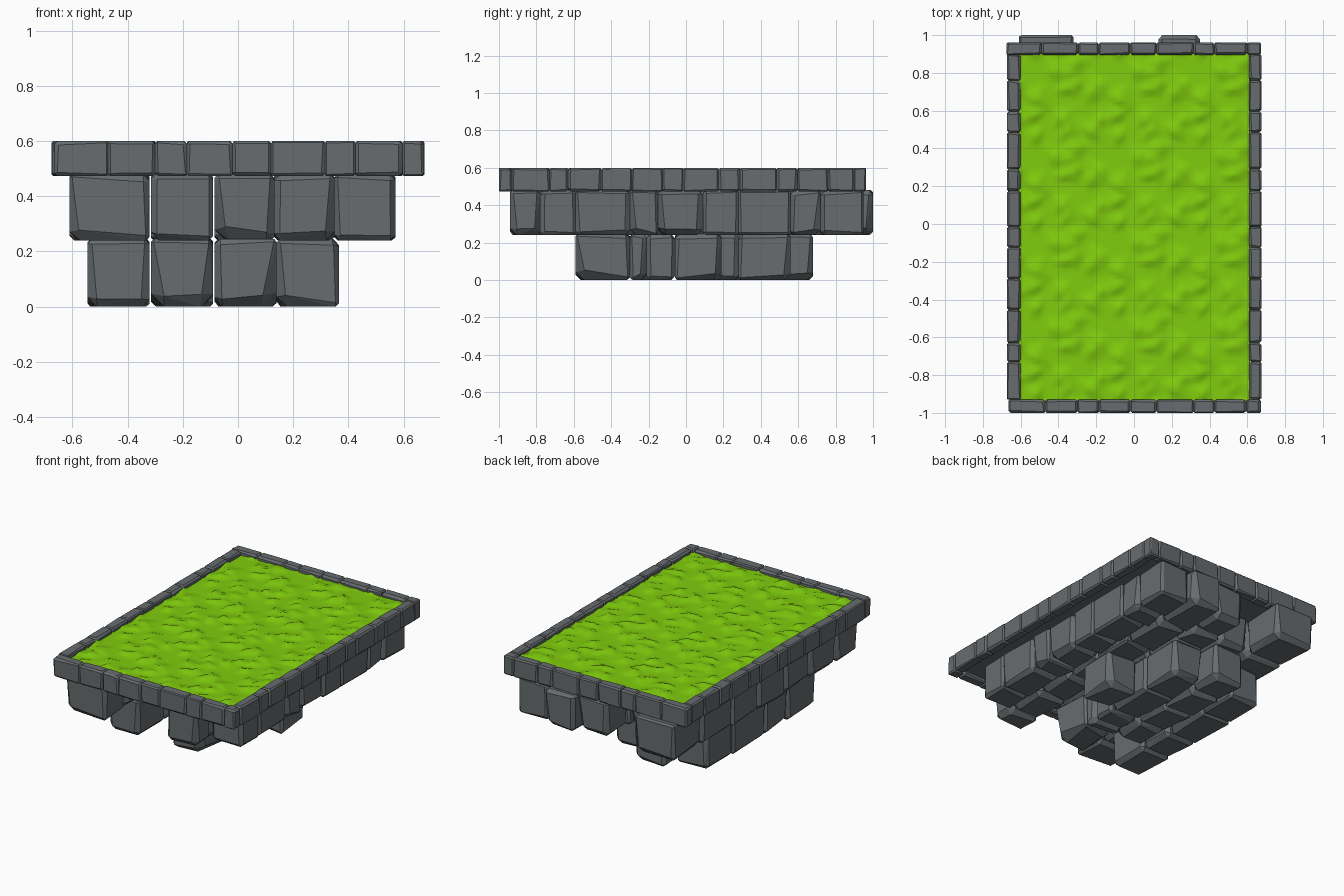
import bpy, bmesh, math, random
from mathutils import Vector, noise

if "Cube" in bpy.data.objects:
    bpy.data.objects.remove(bpy.data.objects["Cube"])

random.seed(7)


def material(name, rgb):
    m = bpy.data.materials.new(name)
    m.diffuse_color = (*rgb, 1)
    m.use_nodes = True
    m.node_tree.nodes["Principled BSDF"].inputs["Base Color"].default_value = m.diffuse_color
    return m


STONE = material("grey stone", (0.135, 0.150, 0.158))
GRASS = material("green grass", (0.215, 0.61, 0.004))


def finish(bm, name, mat):
    mesh = bpy.data.meshes.new(name)
    bm.to_mesh(mesh)
    bm.free()
    mesh.materials.append(mat)
    ob = bpy.data.objects.new(name, mesh)
    bpy.context.collection.objects.link(ob)
    return ob


def add_block(bm, lo, hi, chip, big=0.0):
    """Chiselled stone: hull of a box whose corners are cut by uneven amounts."""
    tmp = bmesh.new()
    for sx in (0, 1):
        for sy in (0, 1):
            for sz in (0, 1):
                s = (sx, sy, sz)
                cut = chip * random.uniform(0.6, 1.5)
                if sz == 0 and random.random() < 0.6:
                    cut += big * random.uniform(0.5, 1)
                for k in range(3):
                    p = [0, 0, 0]
                    for a in range(3):
                        inset = 0 if a == k else cut * random.uniform(0.8, 1.2)
                        p[a] = hi[a] - inset if s[a] else lo[a] + inset
                    tmp.verts.new(p)
    bmesh.ops.convex_hull(tmp, input=tmp.verts[:])
    bmesh.ops.dissolve_limit(tmp, angle_limit=0.03, verts=tmp.verts[:], edges=tmp.edges[:])
    bmesh.ops.recalc_face_normals(tmp, faces=tmp.faces[:])
    mesh = bpy.data.meshes.new("tmp")
    tmp.to_mesh(mesh)
    tmp.free()
    bm.from_mesh(mesh)
    bpy.data.meshes.remove(mesh)


def stone_layer(name, columns, z0, z1):
    bm = bmesh.new()
    for x0, x1, cuts in columns:
        for y0, y1 in zip(cuts, cuts[1:]):
            add_block(bm, (x0, y0, z0), (x1, y1, z1), 0.017, 0.024)
    finish(bm, name, STONE)


# Bottom layer: stepped columns of stones
stone_layer("bottom_stones", [
    (-0.545, -0.32, (-0.59, -0.30, -0.06, 0.28, 0.56)),
    (-0.315, -0.09, (-0.30, -0.06, 0.19, 0.45, 0.68)),
    (-0.085, 0.14, (-0.59, -0.30, -0.21, -0.06, 0.28, 0.56)),
    (0.14, 0.365, (-0.06, 0.19)),
], 0.0, 0.245)

# Middle layer: wider, with ragged ends
stone_layer("middle_stones", [
    (-0.61, -0.32, (-0.94, -0.72, -0.44, -0.18, 0.10, 0.38, 0.70, 1.0)),
    (-0.315, -0.09, (-0.59, -0.30, -0.06, 0.20, 0.45, 0.72)),
    (-0.085, 0.13, (-0.59, -0.30, -0.02, 0.28, 0.56, 0.72, 0.95)),
    (0.13, 0.35, (-0.94, -0.78, -0.50, -0.22, 0.06, 0.34, 0.66, 1.0)),
    (0.35, 0.57, (-0.78, -0.59, -0.30, -0.15, 0.09, 0.28, 0.56, 0.72, 0.95)),
], 0.24, 0.48)

# Rim of small stones around the lawn
bm = bmesh.new()
front = (-0.665, -0.47, -0.30, -0.185, -0.02, 0.12, 0.315, 0.425, 0.595, 0.672)
back = (-0.675, -0.49, -0.295, -0.185, -0.02, 0.12, 0.315, 0.425, 0.60, 0.672)
side = (-0.93, -0.78, -0.73, -0.63, -0.455, -0.29, -0.125, -0.015, 0.175, 0.29,
        0.485, 0.595, 0.76, 0.90)
side = side[:1] + side[2:]
for cuts, y0, y1 in ((front, -1.0, -0.93), (back, 0.895, 0.962)):
    for a, b in zip(cuts, cuts[1:]):
        add_block(bm, (a, y0, 0.473), (b, y1, 0.6), 0.009)
for x0, x1 in ((-0.672, -0.602), (0.608, 0.675)):
    for a, b in zip(side, side[1:]):
        add_block(bm, (x0, a, 0.473), (x1, b, 0.6), 0.009)
finish(bm, "rim_stones", STONE)

# Stone bed beneath the lawn
bm = bmesh.new()
bmesh.ops.create_cube(bm, size=1)
for v in bm.verts:
    v.co = Vector((v.co.x * 1.23, v.co.y * 1.85 - 0.017, 0.525 + v.co.z * 0.05))
finish(bm, "lawn_bed", STONE)

# Lawn: repeating clumps of slanting tufts
TX, TY = 0.44, 0.455
tufts = [(random.random() * TX, random.random() * TY, random.uniform(0, math.tau),
          random.uniform(0.06, 0.11)) for _ in range(16)]


def lawn_height(x, y):
    h = 0.0
    for cx, cy, ang, size in tufts:
        dx = (x - cx + TX / 2) % TX - TX / 2
        dy = (y - cy + TY / 2) % TY - TY / 2
        u = dx * math.cos(ang) + dy * math.sin(ang)
        w = -dx * math.sin(ang) + dy * math.cos(ang)
        u = u / size if u < 0 else -u / (size * 0.4)   # gentle rise, steeper drop
        h = max(h, 1 + u - abs(w) / size)
    return 0.573 + 0.020 * h


bm = bmesh.new()
bmesh.ops.create_grid(bm, x_segments=60, y_segments=90, size=1)
for v in bm.verts:
    x, y = v.co.x * 0.612, v.co.y * 0.922 - 0.016
    v.co = Vector((x, y, lawn_height(x, y)))
for f in bm.faces:
    f.smooth = True
finish(bm, "lawn", GRASS)
